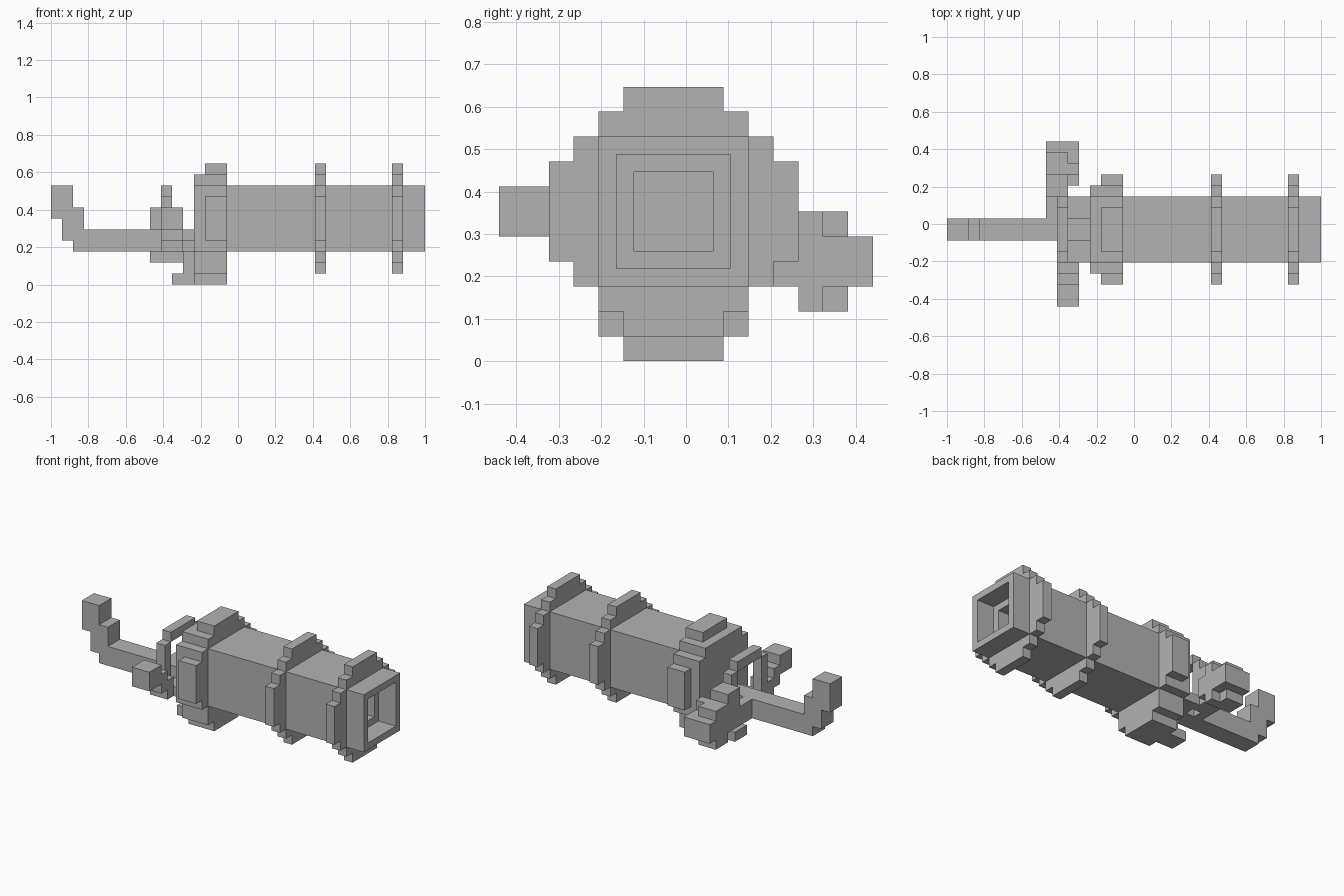
import bpy
import bmesh
from mathutils import Vector

default_cube = bpy.data.objects.get("Cube")
if default_cube:
    bpy.data.objects.remove(default_cube, do_unlink=True)

# Everything sits on a block grid: 34 units long, 15 wide, 11 high
UNIT = 2 / 34
ORIGIN = Vector((17, 7.5, 0))
AXIS_Y, AXIS_Z = 7, 6        # centre line of the barrel in grid units

grey = bpy.data.materials.new("plain grey")
grey.use_nodes = True
grey.diffuse_color = (0.45, 0.45, 0.45, 1)
grey.node_tree.nodes["Principled BSDF"].inputs["Base Color"].default_value = grey.diffuse_color


def add_box(bm, x_span, y_span, z_span):
    """Add one block given by its start and end on each grid axis."""
    low, high = (Vector(corner) for corner in zip(x_span, y_span, z_span))
    verts = bmesh.ops.create_cube(bm, size=1)["verts"]
    for vert in verts:
        scaled = Vector(c * s for c, s in zip(vert.co, high - low))
        vert.co = ((low + high) / 2 + scaled - ORIGIN) * UNIT
    return verts


def finish(bm, name):
    mesh = bpy.data.meshes.new(name)
    bmesh.ops.recalc_face_normals(bm, faces=bm.faces[:])
    bm.to_mesh(mesh)
    bm.free()
    mesh.materials.append(grey)
    part = bpy.data.objects.new(name, mesh)
    bpy.context.collection.objects.link(part)
    return part


def build_blocks(name, *boxes):
    bm = bmesh.new()
    for box in boxes:
        add_box(bm, *box)
    return finish(bm, name)


def build_band(name, x_span, steps):
    """Stepped round band: the same blocks repeated on all four barrel sides."""
    bm = bmesh.new()
    for half_width, inner, outer in steps:
        across = (-half_width, half_width)
        for sign in (-1, 1):
            out = sorted((sign * inner, sign * outer))
            for y, z in ((across, out), (out, across)):
                add_box(bm, x_span, [AXIS_Y + v for v in y], [AXIS_Z + v for v in z])
    return finish(bm, name)


# Barrel with a wide muzzle recess and a narrower bore behind it
bm = bmesh.new()
add_box(bm, (13, 34), (4, 10), (3, 9))
muzzle = max(bm.faces, key=lambda f: f.calc_center_median().x)
for depth in (2, 5):
    bmesh.ops.inset_individual(bm, faces=[muzzle], thickness=UNIT)
    muzzle = bmesh.ops.extrude_discrete_faces(bm, faces=[muzzle])["faces"][0]
    bmesh.ops.translate(bm, verts=muzzle.verts[:], vec=(-depth * UNIT, 0, 0))
finish(bm, "barrel")

# Bands around the barrel
full_steps = [(3, 3, 4), (2, 4, 5)]
build_band("muzzle_band", (31, 32), full_steps)
build_band("middle_band", (24, 25), full_steps)
build_band("breech_band", (14, 16), full_steps)
build_band("breech_cap", (13, 14), full_steps[:1])

# Foot under the breech with a narrow tongue pointing back
build_blocks("foot",
             ((13, 16), (4, 10), (1, 2)),
             ((13, 16), (5, 9), (0, 1)))
build_blocks("foot_tongue",
             ((11, 13), (6, 8), (0, 1)),
             ((12, 14), (6, 8), (1, 3)))

# Rear handle rising into a stepped hook
build_blocks("handle",
             ((2, 14), (6, 8), (3, 5)),
             ((1, 3), (6, 8), (4, 7)),
             ((0, 2), (6, 8), (6, 9)))

# Rear frame and the open arch above it
build_blocks("rear_frame", ((11, 13), (4, 10), (3, 4)))
build_blocks("arch",
             ((10, 11), (5, 9), (8, 9)),
             ((10, 11), (4, 5), (3, 8)),
             ((10, 11), (9, 10), (3, 8)))

# Side arm reaching out to the front
build_blocks("side_arm",
             ((10, 12), (0, 2), (5, 7)),
             ((10, 12), (2, 3), (4, 6)),
             ((10, 12), (3, 4), (3, 5)))

# Round knob on the back, joined to the handle by a plate
build_blocks("knob_plate",
             ((9, 10), (8, 12), (3, 5)),
             ((9, 11), (10, 12), (3, 7)))
build_blocks("knob",
             ((9, 12), (11, 15), (3, 5)),
             ((9, 12), (12, 13), (2, 6)),
             ((9, 11), (13, 14), (2, 6)))
